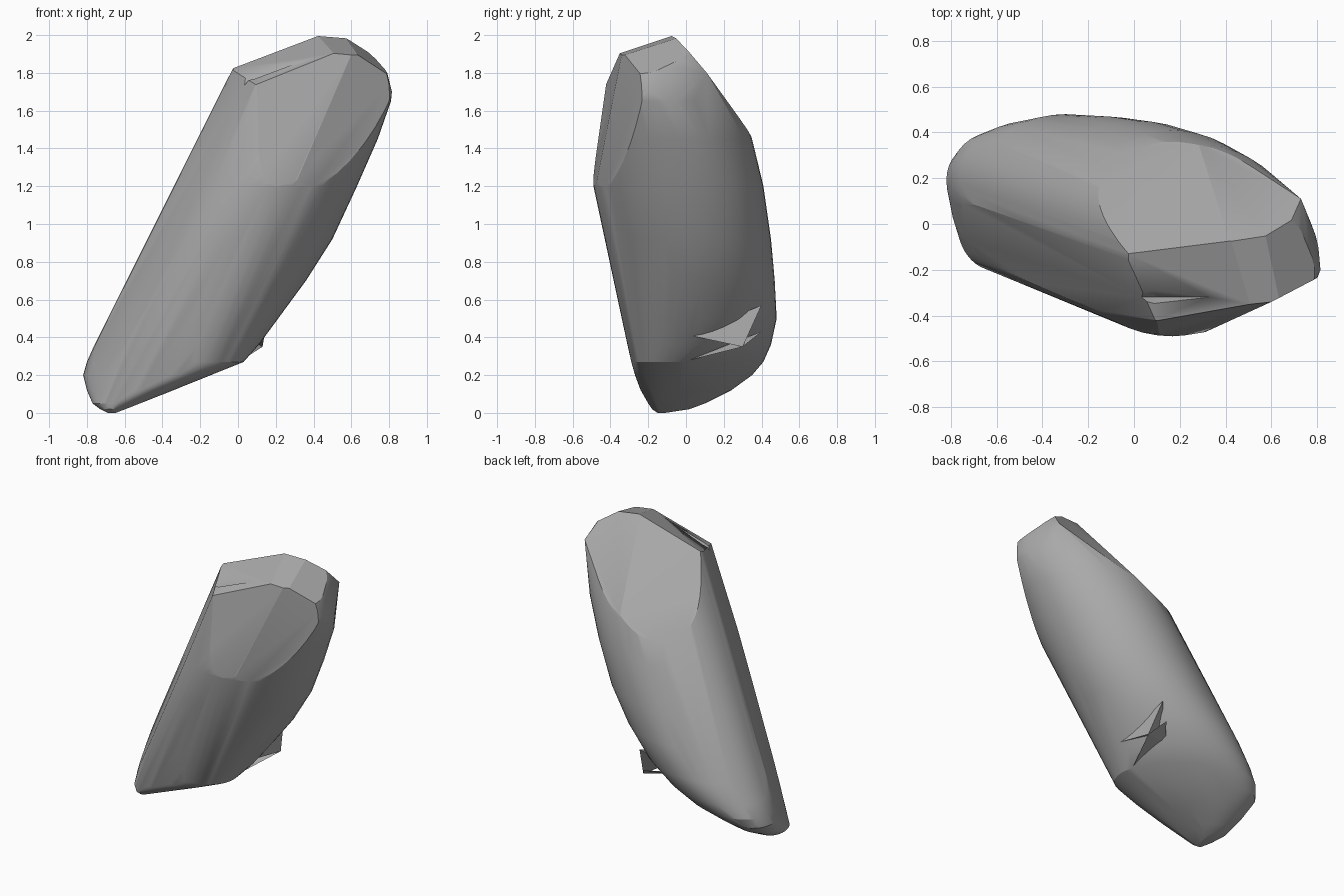
import bpy, bmesh
from math import sin, cos, pi, sqrt, radians
from mathutils import Vector

default_cube = bpy.data.objects.get("Cube")
if default_cube:
    bpy.data.objects.remove(default_cube, do_unlink=True)

stone = bpy.data.materials.new("grey stone")
stone.use_nodes = True
stone_colour = (0.4, 0.4, 0.4, 1)
stone.diffuse_color = stone_colour
stone.node_tree.nodes["Principled BSDF"].inputs["Base Color"].default_value = stone_colour


def ring(height, left, right, front, back, skew, count=48):
    """Points of a skewed horizontal ellipse that fills the given extents."""
    centre_x, radius_x = (left + right) / 2, (right - left) / 2
    centre_y, extent_y = (front + back) / 2, (back - front) / 2
    radius_y = sqrt(max(extent_y ** 2 - (skew * radius_x) ** 2, 0))
    points = []
    for step in range(count):
        angle = 2 * pi * step / count
        across = radius_x * cos(angle)
        points.append(Vector((centre_x + across,
                              centre_y + radius_y * sin(angle) + skew * across,
                              height)))
    return points


def hull_mesh(points):
    """Convex skin stretched over a set of points."""
    bm = bmesh.new()
    for point in points:
        bm.verts.new(point)
    result = bmesh.ops.convex_hull(bm, input=bm.verts[:])
    unused = [item for item in result["geom_interior"] + result["geom_unused"]
              if isinstance(item, bmesh.types.BMVert) and item.is_valid]
    bmesh.ops.delete(bm, geom=list(set(unused)), context="VERTS")
    bmesh.ops.recalc_face_normals(bm, faces=bm.faces[:])
    return bm


def slice_flat(bm, point, normal):
    """Cut away everything beyond a plane and close the cut with one face."""
    bmesh.ops.bisect_plane(bm, geom=bm.verts[:] + bm.edges[:] + bm.faces[:],
                           plane_co=point, plane_no=normal, clear_outer=True)
    open_edges = [edge for edge in bm.edges if edge.is_boundary]
    if open_edges:
        bmesh.ops.holes_fill(bm, edges=open_edges, sides=0)
    bmesh.ops.recalc_face_normals(bm, faces=bm.faces[:])


def make_object(name, bm, smooth_angle):
    mesh = bpy.data.meshes.new(name)
    bm.to_mesh(mesh)
    bm.free()
    mesh.materials.append(stone)
    obj = bpy.data.objects.new(name, mesh)
    bpy.context.collection.objects.link(obj)
    bpy.ops.object.select_all(action="DESELECT")
    obj.select_set(True)
    bpy.context.view_layer.objects.active = obj
    bpy.ops.object.shade_smooth_by_angle(angle=radians(smooth_angle))
    return obj


# Leaning body: height, left, right, front, back, skew of each section
sections = [
    (0, -.69, -.64, -.15, -.11, 0),
    (.02, -.73, -.6, -.18, .02, -.2),
    (.05, -.77, -.53, -.2, .1, -.3),
    (.12, -.8, -.35, -.24, .24, -.4),
    (.2, -.82, -.15, -.27, .35, -.45),
    (.27, -.8, .03, -.29, .41, -.36),
    (.36, -.76, .11, -.31, .45, -.25),
    (.5, -.69, .21, -.34, .48, -.12),
    (.7, -.58, .36, -.38, .47, -.03),
    (.92, -.46, .5, -.43, .45, 0),
    (1.2, -.31, .63, -.49, .41, 0),
    (1.45, -.18, .74, -.5, .35, -.03),
    (1.65, -.08, .81, -.5, .28, -.1),
    (1.8, 0, .79, -.49, .22, -.15),
    (1.92, .05, .74, -.47, .18, -.15),
    (2, .06, .68, -.45, .15, -.1),
]
body_points = [point for section in sections for point in ring(*section)]

# Sharp corners where the crown meets the sides
crown_corners = [(.73, .11, 1.8), (.815, -.2, 1.7), (.1, -.42, 1.76), (.02, -.13, 1.84)]
body_mesh = hull_mesh(body_points + [Vector(corner) for corner in crown_corners])

# Flat worked faces: two front bevels, two back bevels, three crown strips,
# long left chamfer, sole
for point, normal in [
    ((.51, -.35, 1.905), (.117, -.986, .144)),
    ((.64, -.32, 1.89), (.453, -.89, -.02)),
    ((.42, -.08, 2), (-.067, .773, .631)),
    ((.42, -.08, 2), (-.33, .7, .64)),
    ((.42, -.06, 2), (-.287, -.378, .88)),
    ((.57, -.03, 1.99), (.12, -.28, .95)),
    ((.57, -.03, 1.99), (.59, -.13, .8)),
    ((.03, -.25, 1.82), (-.82, -.46, .33)),
    ((.03, 0, .27), (.36, .05, -.93)),
]:
    slice_flat(body_mesh, point, normal)
body = make_object("stone_body", body_mesh, 22)

# Chipped notch at the left end of the crown
notch = make_object("notch_cutter", hull_mesh([
    Vector(point) for point in [
        (.38, -.32, 1.89), (.03, -.24, 1.9), (.06, -.42, 1.9),
        (.1, -.32, 1.72), (0, -.32, 1.74)]]), 10)
notch.hide_render = True
notch.hide_set(True)
chip = body.modifiers.new("chip", "BOOLEAN")
chip.operation = "DIFFERENCE"
chip.solver = "EXACT"
chip.object = notch

# Splintered burr low on the left flank: two wings sharing one tip
burr_tip = (.13, .3, .35)
for name, wing in [
    ("upper_burr", [(.14, .02, .41), (.09, .4, .57), (-.05, .25, .45)]),
    ("lower_burr", [(.02, .02, .28), (.06, .4, .43), (-.06, .25, .38)]),
]:
    make_object(name, hull_mesh([Vector(p) for p in [burr_tip] + wing]), 10)
